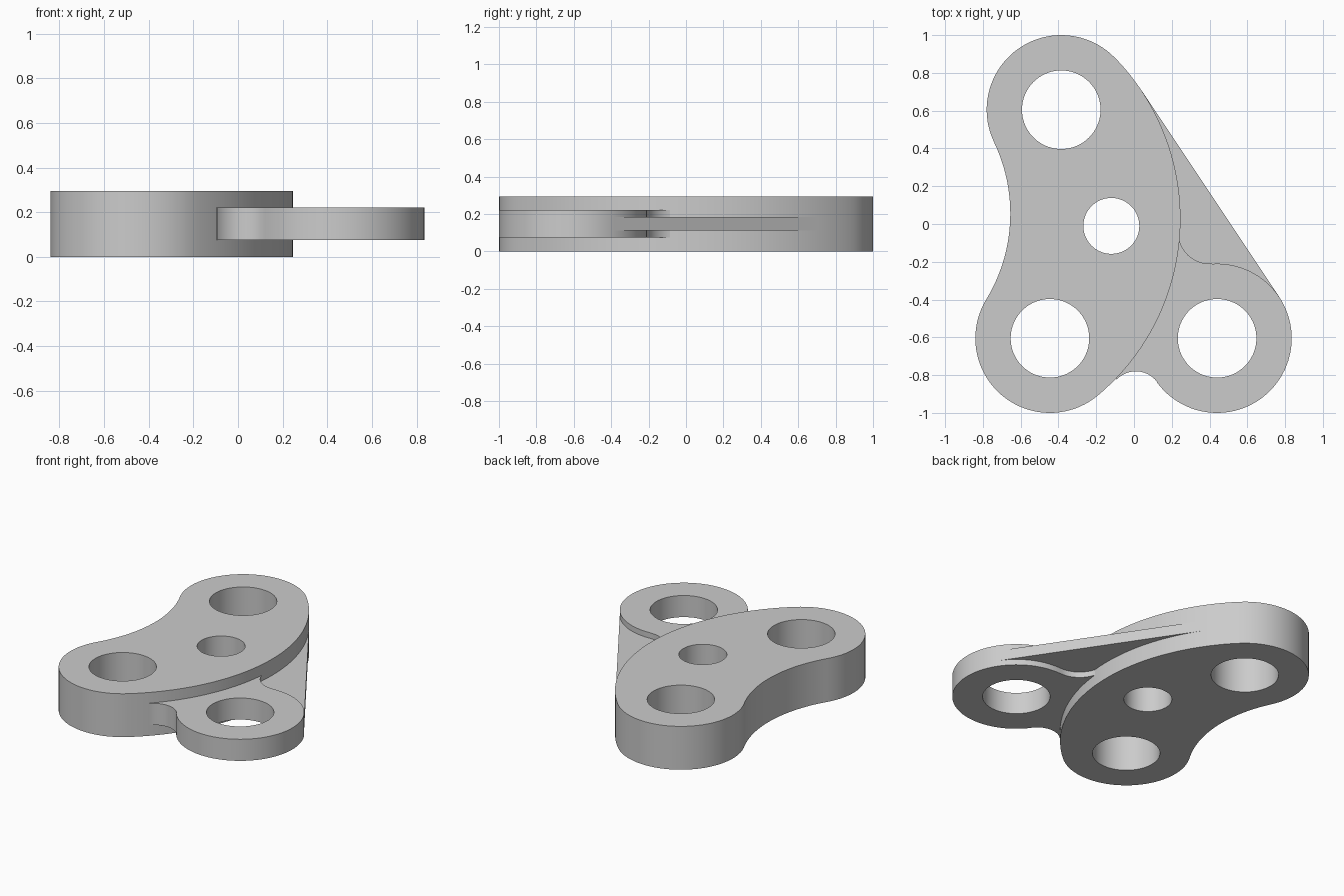
import bpy, bmesh
from math import atan2, cos, sin, pi, radians
from mathutils import Vector

cube = bpy.data.objects.get("Cube")
if cube:
    bpy.data.objects.remove(cube)

grey = bpy.data.materials.new("light_grey")
grey.use_nodes = True
colour = (0.6, 0.6, 0.6, 1)
grey.diffuse_color = colour
grey.node_tree.nodes["Principled BSDF"].inputs["Base Color"].default_value = colour


def heading(a, b):
    """Angle of the direction from a to b."""
    return atan2(b[1] - a[1], b[0] - a[0])


def arc(c, r, start, end, ccw=True, steps=40):
    """Points on an arc, going round in the chosen direction."""
    sweep = (end - start) % (2 * pi)
    if not ccw:
        sweep -= 2 * pi
    return [Vector((c[0] + r * cos(start + sweep * i / steps),
                    c[1] + r * sin(start + sweep * i / steps)))
            for i in range(steps + 1)]


def circle(c, r, steps=72):
    return arc(c, r, 0, 2 * pi - 2 * pi / steps, True, steps - 1)


def plate(name, z0, z1, outline, holes=()):
    """Flat plate with through holes, extruded from z0 to z1."""
    bm = bmesh.new()
    for loop in (outline, *holes):
        verts = [bm.verts.new((p[0], p[1], z0)) for p in loop]
        for i, v in enumerate(verts):
            bm.edges.new((verts[i - 1], v))
    bmesh.ops.remove_doubles(bm, verts=bm.verts[:], dist=0.0005)
    bmesh.ops.triangle_fill(bm, edges=bm.edges[:], use_beauty=True)
    top = bmesh.ops.extrude_face_region(bm, geom=bm.faces[:], use_keep_orig=True)
    bmesh.ops.translate(bm, vec=(0, 0, z1 - z0),
                        verts=[g for g in top["geom"] if isinstance(g, bmesh.types.BMVert)])
    bmesh.ops.recalc_face_normals(bm, faces=bm.faces[:])
    mesh = bpy.data.meshes.new(name)
    bm.to_mesh(mesh)
    bm.free()
    mesh.materials.append(grey)
    obj = bpy.data.objects.new(name, mesh)
    bpy.context.collection.objects.link(obj)
    bpy.ops.object.select_all(action="DESELECT")
    obj.select_set(True)
    bpy.context.view_layer.objects.active = obj
    bpy.ops.object.shade_smooth_by_angle(angle=radians(30))
    return obj


LOBE, HOLE = 0.395, 0.208
back, front, side = (-0.385, 0.605), (-0.445, -0.605), (0.44, -0.605)
bulge, bulge_r = (-0.974, 0.028), 1.22      # convex edge of the body
waist, waist_r = (-1.528, 0.055), 0.873     # concave edge of the body

# Thick body: two lobes joined by a convex and a concave arc
body = (arc(bulge, bulge_r, heading(bulge, front), heading(bulge, back), steps=64)
        + arc(back, LOBE, heading(bulge, back), heading(back, waist))
        + arc(waist, waist_r, heading(waist, back), heading(waist, front), False)
        + arc(front, LOBE, heading(front, waist), heading(bulge, front)))
plate("body", 0, 0.295, body,
      [circle(back, HOLE), circle(front, HOLE), circle((-0.12, -0.01), 0.148)])

# Thinner side arm: one lobe blended into the body by two fillets
low, low_r = (0.01, -0.92), 0.14
high, high_r = (0.40, -0.045), 0.165
arm = (arc(side, LOBE, heading(side, low), heading(side, high), steps=64)
       + arc(high, high_r, heading(high, side), heading(high, bulge), False, 24)
       + [Vector((0.12, -0.1)), Vector((-0.16, -0.75))]
       + arc(low, low_r, heading(low, bulge), heading(low, side), False, 24))
plate("side_arm", 0.075, 0.222, arm, [circle(side, HOLE)])

# Thin web: straight edge tangent to body and arm, inner corners buried in both
web = [(0.046, 0.698), (0.77, -0.388), (0.62, -0.35), (0.44, -0.3),
       (0.3, -0.25), (0.15, -0.1), (0.0, 0.6)]
plate("web", 0.113, 0.184, web)
